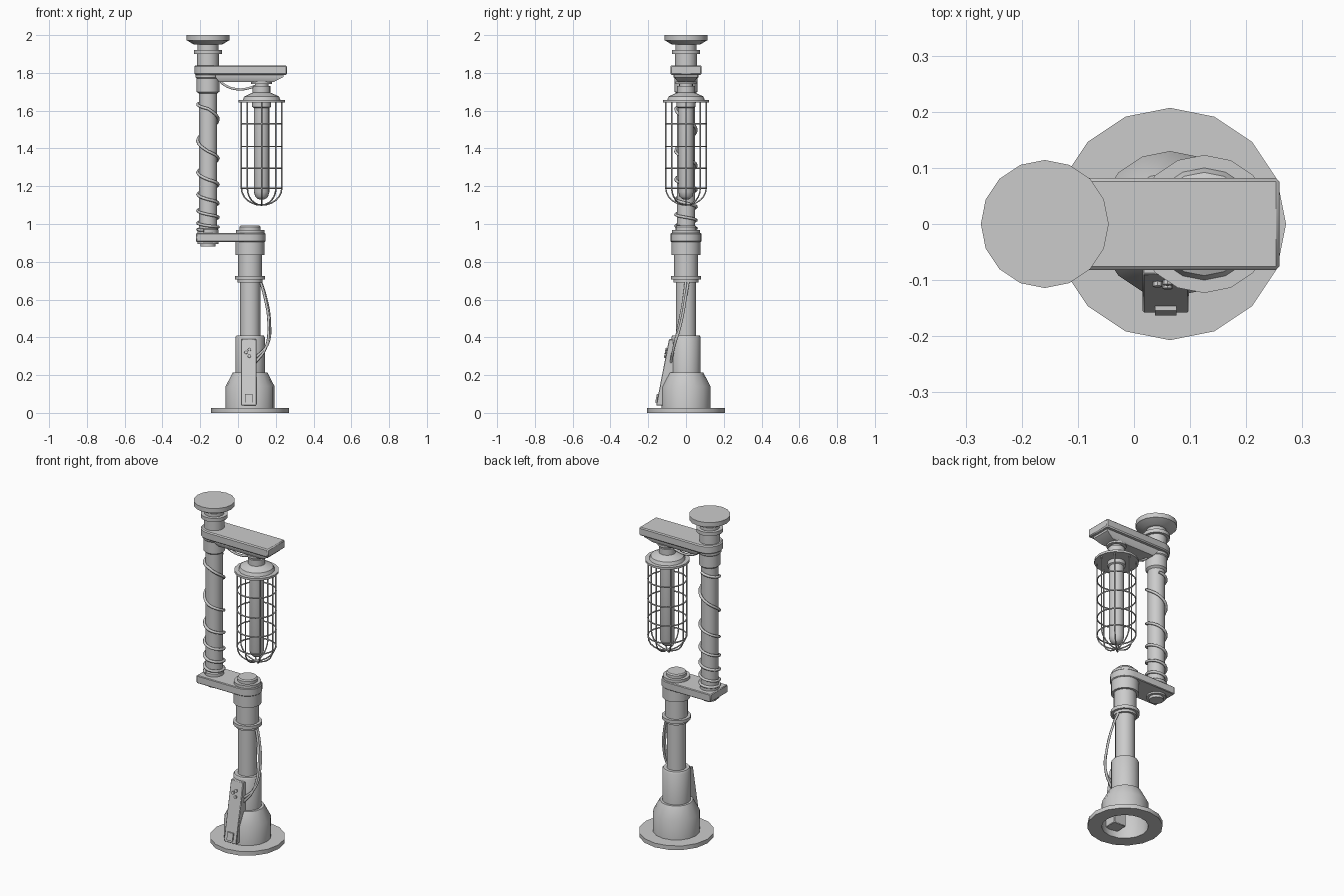
import bpy, bmesh
from math import sin, cos, pi, radians
from mathutils import Vector

if "Cube" in bpy.data.objects:
    bpy.data.objects.remove(bpy.data.objects["Cube"])

PX, LX, LAMP = 0.064, -0.159, 0.125   # axes of lower post, upper post and lamp


def finish(name, bm, bevel=0):
    bmesh.ops.recalc_face_normals(bm, faces=bm.faces)
    me = bpy.data.meshes.new(name)
    bm.to_mesh(me)
    bm.free()
    me.polygons.foreach_set("use_smooth", [True] * len(me.polygons))
    me.set_sharp_from_angle(angle=radians(32))
    ob = bpy.data.objects.new(name, me)
    bpy.context.collection.objects.link(ob)
    if bevel:
        m = ob.modifiers.new("bevel", "BEVEL")
        m.width, m.segments = bevel, 1
    return ob


def lathe(name, x, profile, n=16, closed=False):
    """Turn (radius, z) points about a vertical axis; radius 0 closes to a point."""
    bm = bmesh.new()
    rings = []
    for r, z in profile:
        if r == 0:
            rings.append([bm.verts.new((x, 0, z))] * n)
        else:
            rings.append([bm.verts.new((x + r * cos(2 * pi * i / n), r * sin(2 * pi * i / n), z))
                          for i in range(n)])
    pairs = list(zip(rings, rings[1:])) + ([(rings[-1], rings[0])] if closed else [])
    for a, b in pairs:
        for i in range(n):
            j = (i + 1) % n
            bm.faces.new(list(dict.fromkeys([a[i], a[j], b[j], b[i]])))
    return finish(name, bm)


def prism(name, outline, axis, lo, hi, bevel=0):
    """Extrude a 2D outline: axis 'z' uses (x, y), axis 'x' uses (y, z)."""
    put = (lambda p, d: (p[0], p[1], d)) if axis == 'z' else (lambda p, d: (d, p[0], p[1]))
    bm = bmesh.new()
    a = [bm.verts.new(put(p, lo)) for p in outline]
    b = [bm.verts.new(put(p, hi)) for p in outline]
    bm.faces.new(a)
    bm.faces.new(b)
    for i in range(len(a)):
        j = (i + 1) % len(a)
        bm.faces.new([a[i], a[j], b[j], b[i]])
    return finish(name, bm, bevel)


def arm_outline(cx, end, r=0.082):
    """Plate rounded about cx and square at x = end."""
    s = 1 if end > cx else -1
    arc = [(cx - s * r * cos(t), r * sin(t)) for t in [pi / 2 * (k / 4 - 1) for k in range(9)]]
    return [(end, -r)] + arc + [(end, r)]


def tube(name, paths, rad, cyclic=False, smooth=False):
    cu = bpy.data.curves.new(name, 'CURVE')
    cu.dimensions = '3D'
    cu.bevel_depth, cu.bevel_resolution = rad, 1
    cu.use_fill_caps = True
    cu.resolution_u = 5
    for pts in paths:
        if smooth:
            sp = cu.splines.new('BEZIER')
            sp.bezier_points.add(len(pts) - 1)
            for bp, p in zip(sp.bezier_points, pts):
                bp.co = p
                bp.handle_left_type = bp.handle_right_type = 'AUTO'
        else:
            sp = cu.splines.new('POLY')
            sp.points.add(len(pts) - 1)
            for q, p in zip(sp.points, pts):
                q.co = (*p, 1)
        sp.use_cyclic_u = cyclic
    ob = bpy.data.objects.new(name, cu)
    bpy.context.collection.objects.link(ob)
    return ob


# Foot: ring flange and hollow bell
lathe("foot_flange", PX, [(0.128, 0), (0.207, 0), (0.207, 0.025), (0.128, 0.025)], closed=True)
lathe("foot_bell", PX, [(0.13, 0.005), (0.13, 0.14), (0.092, 0.213), (0, 0.213)])

# Lower post with sleeve and collars
lathe("post_sleeve", PX, [(0, 0.2), (0.078, 0.2), (0.078, 0.4), (0.072, 0.41), (0, 0.41)])
lathe("lower_post", PX, [(0.054, 0.4), (0.054, 0.69), (0.066, 0.69), (0.066, 0.705), (0.08, 0.705),
                         (0.08, 0.725), (0.063, 0.725), (0.063, 0.835), (0.077, 0.835),
                         (0.077, 0.91), (0, 0.91)])
lathe("lower_post_cap", PX, [(0.075, 0.945), (0.075, 0.968), (0.056, 0.968), (0.056, 0.985),
                             (0.05, 0.992), (0, 0.992)])

# Horizontal arms and lamp mounting plate
prism("lower_arm", arm_outline(PX, -0.222), 'z', 0.905, 0.952, 0.004)
prism("upper_arm", arm_outline(LX + 0.01, 0.259), 'z', 1.79, 1.84, 0.006)
bm = bmesh.new()
rows = []
for x0, x1, y, z in [(-0.12, 0.24, 0.06, 1.795), (-0.12, 0.24, 0.06, 1.778), (-0.1, 0.19, 0.045, 1.752)]:
    rows.append([bm.verts.new(p) for p in [(x0, -y, z), (x1, -y, z), (x1, y, z), (x0, y, z)]])
for a, b in zip(rows, rows[1:]):
    for i in range(4):
        j = (i + 1) % 4
        bm.faces.new([a[i], a[j], b[j], b[i]])
bm.faces.new(rows[0])
bm.faces.new(rows[-1])
finish("lamp_mount", bm)

# Upper post, its bolt below and the flared cap on top
lathe("upper_post", LX, [(0, 0.88), (0.04, 0.88), (0.04, 0.895), (0.055, 0.895), (0.055, 0.97),
                         (0.048, 0.975), (0.048, 1.69), (0.06, 1.7), (0.06, 1.77), (0.065, 1.775),
                         (0.065, 1.8), (0.058, 1.8), (0.058, 1.9), (0.075, 1.9), (0.075, 1.922),
                         (0.055, 1.922), (0.055, 1.95), (0.075, 1.95), (0.108, 1.97),
                         (0.114, 1.972), (0.114, 2.0), (0, 2.0)])

# Lamp: stepped neck, hood and bulb
lathe("lamp_hood", LAMP, [(0, 1.755), (0.055, 1.755), (0.055, 1.742), (0.036, 1.742), (0.036, 1.73),
                          (0.047, 1.73), (0.047, 1.695), (0.06, 1.69), (0.092, 1.675),
                          (0.1, 1.656), (0.123, 1.656), (0.123, 1.643), (0, 1.643)])
lathe("lamp_bulb", LAMP, [(0.05, 1.65), (0.05, 1.62), (0.041, 1.615), (0.041, 1.17),
                          (0.034, 1.145), (0.02, 1.132), (0, 1.128)])

# Wire cage: hoops and U-shaped bars
R = 0.107


def circle(r, z, n=24):
    return [(LAMP + r * cos(2 * pi * i / n), r * sin(2 * pi * i / n), z) for i in range(n)]


tube("cage_hoops", [circle(R, z) for z in (1.53, 1.41, 1.295, 1.19)], 0.004, cyclic=True)
bars = []
for k in range(4):
    d = Vector((cos(k * pi / 4), sin(k * pi / 4), 0))
    side = [(R, 1.65)] + [(R * cos(t), 1.19 - 0.09 * sin(t)) for t in [pi * i / 12 for i in range(13)]]
    side.append((-R, 1.65))
    bars.append([Vector((LAMP, 0, z)) + d * r for r, z in side])
tube("cage_bars", bars, 0.004)

# Cable wound around the upper post, tighter towards the bottom
turns = [1.70, 1.61, 1.385, 1.235, 1.13, 1.05, 0.99, 0.965]
coil = []
for k in range(len(turns) - 1):
    for i in range(16):
        f = i / 16
        a = -pi / 2 + 2 * pi * f
        if k == 0 and f < 0.4:
            continue
        coil.append((LX + 0.055 * cos(a), 0.055 * sin(a), turns[k] + (turns[k + 1] - turns[k]) * f))
tube("coiled_cable", [coil], 0.008)

# Loose cables at the lamp and at the foot
tube("lamp_cable", [[(-0.11, 0, 1.775), (-0.07, 0, 1.735), (0.0, 0, 1.713), (0.06, 0, 1.72), (0.1, 0, 1.735)]],
     0.007, smooth=True)
tube("foot_cables", [[(0.115, 0.015, 0.71), (0.145, 0.0, 0.62), (0.168, -0.025, 0.48),
                      (0.155, -0.06, 0.36), (0.09, -0.078, 0.29)],
                     [(0.115, 0.0, 0.71), (0.14, -0.01, 0.62), (0.162, -0.035, 0.48),
                      (0.145, -0.066, 0.34), (0.09, -0.08, 0.265)]], 0.007, smooth=True)

# Sloping control box with knobs and a latch
prism("control_box", [(-0.158, 0.04), (-0.09, 0.39), (-0.05, 0.39), (-0.05, 0.04)], 'x', 0.015, 0.098, 0.003)


def face_y(z):
    return -0.158 + 0.068 * (z - 0.04) / 0.35


for i, (x, z) in enumerate([(0.06, 0.335), (0.06, 0.3), (0.042, 0.32)]):
    bm = bmesh.new()
    bmesh.ops.create_cone(bm, cap_ends=True, segments=8, radius1=0.009, radius2=0.009, depth=0.016)
    bmesh.ops.rotate(bm, verts=bm.verts, matrix=Vector((0, 0, 1)).rotation_difference(
        Vector((0, -0.98, 0.19))).to_matrix())
    bmesh.ops.translate(bm, verts=bm.verts, vec=(x, face_y(z), z))
    finish(f"knob_{i + 1}", bm)
prism("box_latch", [(face_y(z) - d, z) for z, d in [(0.055, 0), (0.055, 0.008), (0.1, 0.008), (0.1, 0)]],
      'x', 0.037, 0.076)
